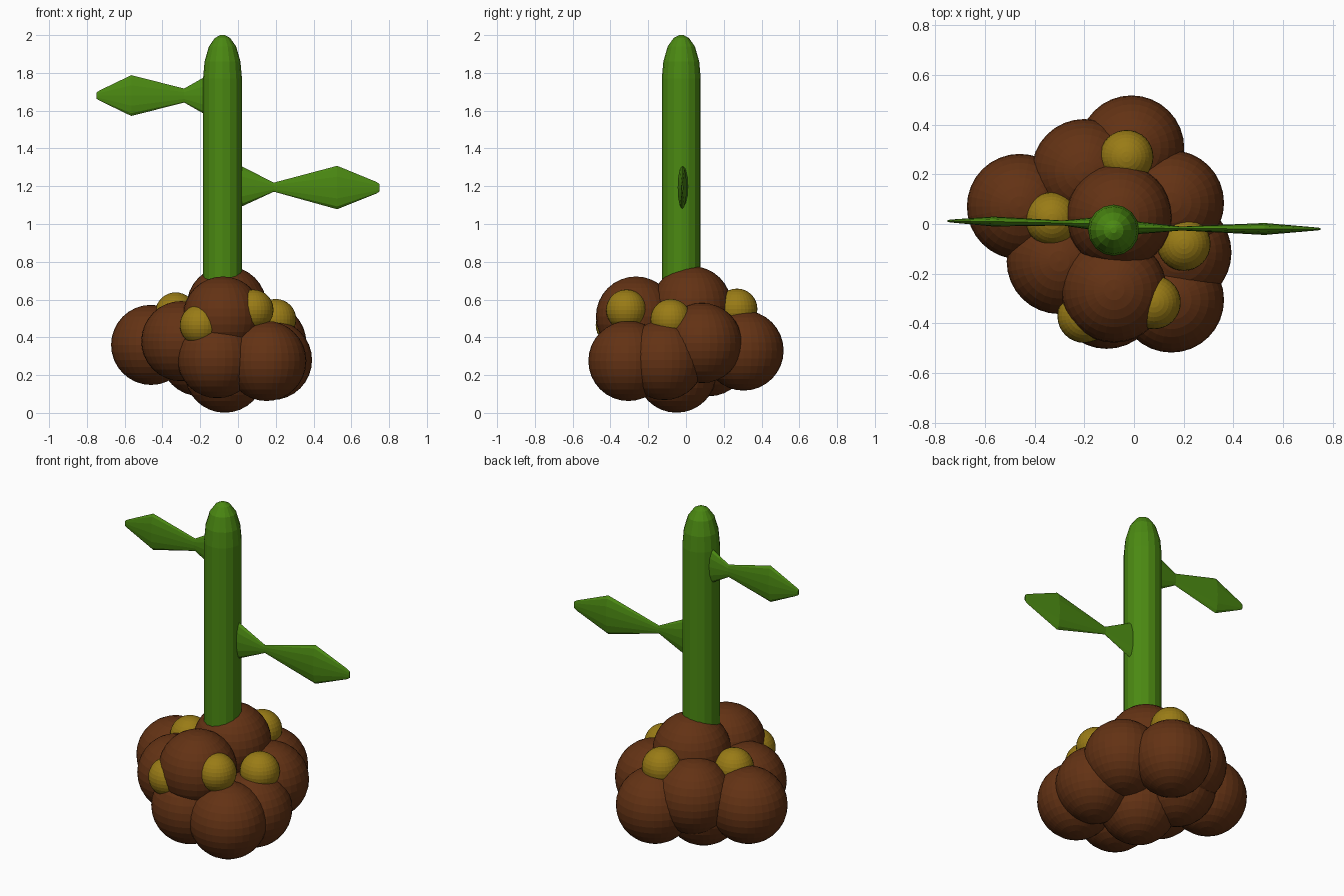
import bpy, bmesh, math
from mathutils import Vector

if "Cube" in bpy.data.objects:
    bpy.data.objects.remove(bpy.data.objects["Cube"])


def material(name, rgb):
    m = bpy.data.materials.new(name)
    m.diffuse_color = (*rgb, 1)
    m.use_nodes = True
    m.node_tree.nodes["Principled BSDF"].inputs["Base Color"].default_value = m.diffuse_color
    return m


BROWN = material("soil_brown", (0.125, 0.032, 0.007))
OCHRE = material("ochre", (0.32, 0.20, 0.008))
GREEN = material("leaf_green", (0.07, 0.25, 0.006))


def ball(name, pos, radius, mat):
    bpy.ops.mesh.primitive_uv_sphere_add(segments=32, ring_count=16, radius=radius, location=pos)
    ob = bpy.context.object
    ob.name = name
    ob.data.materials.append(mat)


def loft(name, rings, mat):
    """Skin a list of vertex rings and cap both ends."""
    bm = bmesh.new()
    loops = [[bm.verts.new(p) for p in ring] for ring in rings]
    n = len(loops[0])
    for a, b in zip(loops, loops[1:]):
        for i in range(n):
            j = (i + 1) % n
            bm.faces.new((a[i], a[j], b[j], b[i]))
    bm.faces.new(loops[0][::-1])
    bm.faces.new(loops[-1])
    bmesh.ops.recalc_face_normals(bm, faces=bm.faces)
    me = bpy.data.meshes.new(name)
    bm.to_mesh(me)
    bm.free()
    me.materials.append(mat)
    ob = bpy.data.objects.new(name, me)
    bpy.context.collection.objects.link(ob)


def circle(n):
    return [(math.cos(2 * math.pi * i / n), math.sin(2 * math.pi * i / n)) for i in range(n)]


# Soil clump
clumps = [(-0.06, 0.03, 0.565), (-0.46, 0.07, 0.36), (-0.01, 0.305, 0.33),
          (-0.20, 0.21, 0.40), (0.15, 0.085, 0.37), (0.18, -0.115, 0.28),
          (0.15, -0.305, 0.275), (-0.08, -0.265, 0.51), (-0.11, -0.29, 0.29),
          (-0.30, -0.15, 0.38), (-0.07, -0.05, 0.213), (-0.20, 0.12, 0.30)]
for i, p in enumerate(clumps):
    ball(f"soil_clump_{i + 1}", p, 0.212, BROWN)

# Small nuggets
nuggets = [(-0.03, 0.27, 0.55), (-0.33, 0.02, 0.53), (0.20, -0.08, 0.495),
           (0.08, -0.315, 0.545), (-0.20, -0.37, 0.465)]
for i, p in enumerate(nuggets):
    ball(f"nugget_{i + 1}", p, 0.108, OCHRE)

# Stem with rounded tip
profile = [(0.103, 0.55), (0.103, 1.77), (0.095, 1.86), (0.072, 1.94), (0.04, 1.985), (0.012, 2.0)]
loft("stem", [[(-0.082 + r * c, -0.025 + r * s, z) for c, s in circle(16)] for r, z in profile], GREEN)


# Leaves: (x, y, z, half height, half thickness)
def leaf(name, stations):
    loft(name, [[(x, y + t * c, z + h * s) for c, s in circle(12)] for x, y, z, h, t in stations], GREEN)


leaf("lower_leaf", [(-0.03, -0.015, 1.20, 0.13, 0.03), (0.19, -0.018, 1.195, 0.024, 0.008),
                    (0.525, -0.02, 1.193, 0.115, 0.024), (0.735, -0.02, 1.192, 0.03, 0.006),
                    (0.75, -0.02, 1.192, 0.018, 0.004)])
leaf("upper_leaf", [(-0.13, 0.0, 1.68, 0.125, 0.03), (-0.285, 0.004, 1.68, 0.037, 0.01),
                    (-0.565, 0.01, 1.68, 0.108, 0.02), (-0.735, 0.012, 1.68, 0.026, 0.006),
                    (-0.75, 0.012, 1.68, 0.016, 0.004)])
